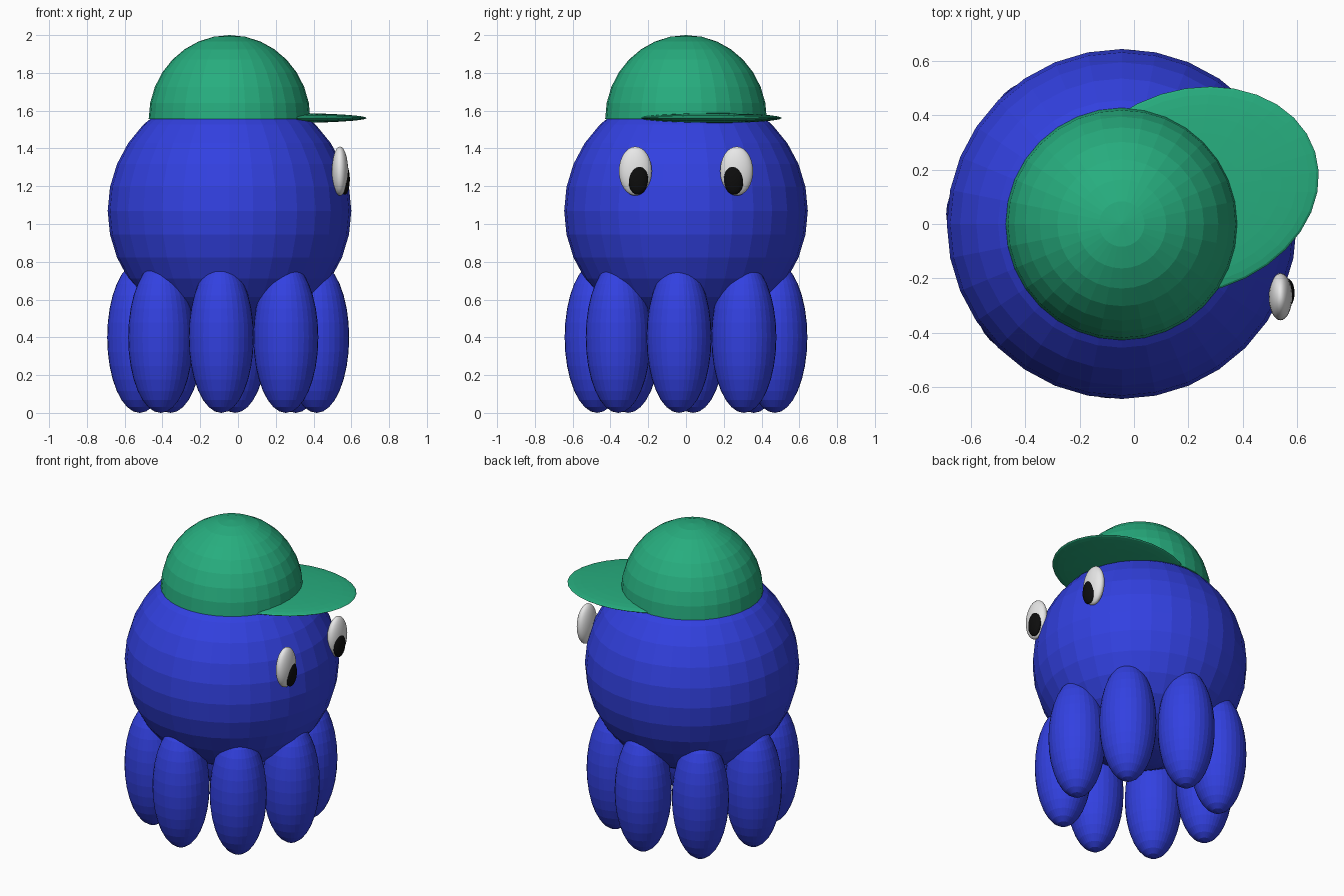
import bpy, bmesh, math
from mathutils import Matrix

if "Cube" in bpy.data.objects:
    bpy.data.objects.remove(bpy.data.objects["Cube"])


def material(name, rgb):
    m = bpy.data.materials.new(name)
    m.diffuse_color = (*rgb, 1)
    m.use_nodes = True
    m.node_tree.nodes["Principled BSDF"].inputs["Base Color"].default_value = m.diffuse_color
    return m


BLUE = material("blue skin", (0.032, 0.052, 0.75))
GREEN = material("green cloth", (0.02, 0.42, 0.21))
WHITE = material("eye white", (0.8, 0.8, 0.8))
BLACK = material("pupil black", (0.004, 0.004, 0.004))


def ellipsoid(name, loc, radii, mat, turn=0.0, half=False, smooth=False):
    """UV sphere scaled to the radii; half keeps only the closed upper dome."""
    bm = bmesh.new()
    bmesh.ops.create_uvsphere(bm, u_segments=32, v_segments=16, radius=1)
    if half:
        geom = bm.verts[:] + bm.edges[:] + bm.faces[:]
        bmesh.ops.bisect_plane(bm, geom=geom, dist=1e-4, plane_co=(0, 0, 0),
                               plane_no=(0, 0, -1), clear_outer=True)
        rim = [e for e in bm.edges if e.is_boundary]
        bmesh.ops.contextual_create(bm, geom=rim)
    bmesh.ops.transform(bm, matrix=Matrix.Diagonal((*radii, 1)), verts=bm.verts)
    bmesh.ops.recalc_face_normals(bm, faces=bm.faces)
    for f in bm.faces:
        f.smooth = smooth
    me = bpy.data.meshes.new(name)
    bm.to_mesh(me)
    bm.free()
    me.materials.append(mat)
    ob = bpy.data.objects.new(name, me)
    ob.location = loc
    ob.rotation_euler.z = turn
    bpy.context.collection.objects.link(ob)
    return ob


CX = -0.045

# Round head
ellipsoid("head", (CX, 0, 1.07), (0.645, 0.645, 0.645), BLUE)

# Ring of eight tentacles
for i in range(8):
    a = math.radians(-4.5 + 45 * i)
    ellipsoid(f"tentacle_{i + 1}",
              (-0.052 + 0.47 * math.cos(a), 0.472 * math.sin(a), 0.4),
              (0.172, 0.172, 0.4), BLUE)

# Cap dome and its sideways brim
ellipsoid("cap_dome", (CX, 0, 1.555), (0.428, 0.428, 0.445), GREEN, half=True)
ellipsoid("cap_brim", (0.212, 0.122, 1.561), (0.478, 0.374, 0.027), GREEN,
          turn=math.radians(17.5))

# Eyes look towards +x
for side, s in (("right", -1), ("left", 1)):
    ellipsoid(f"{side}_eye", (0.54, s * 0.268, 1.28), (0.043, 0.087, 0.13),
              WHITE, smooth=True)
    ellipsoid(f"{side}_pupil", (0.565, s * 0.254, 1.237), (0.027, 0.053, 0.082),
              BLACK, smooth=True)
